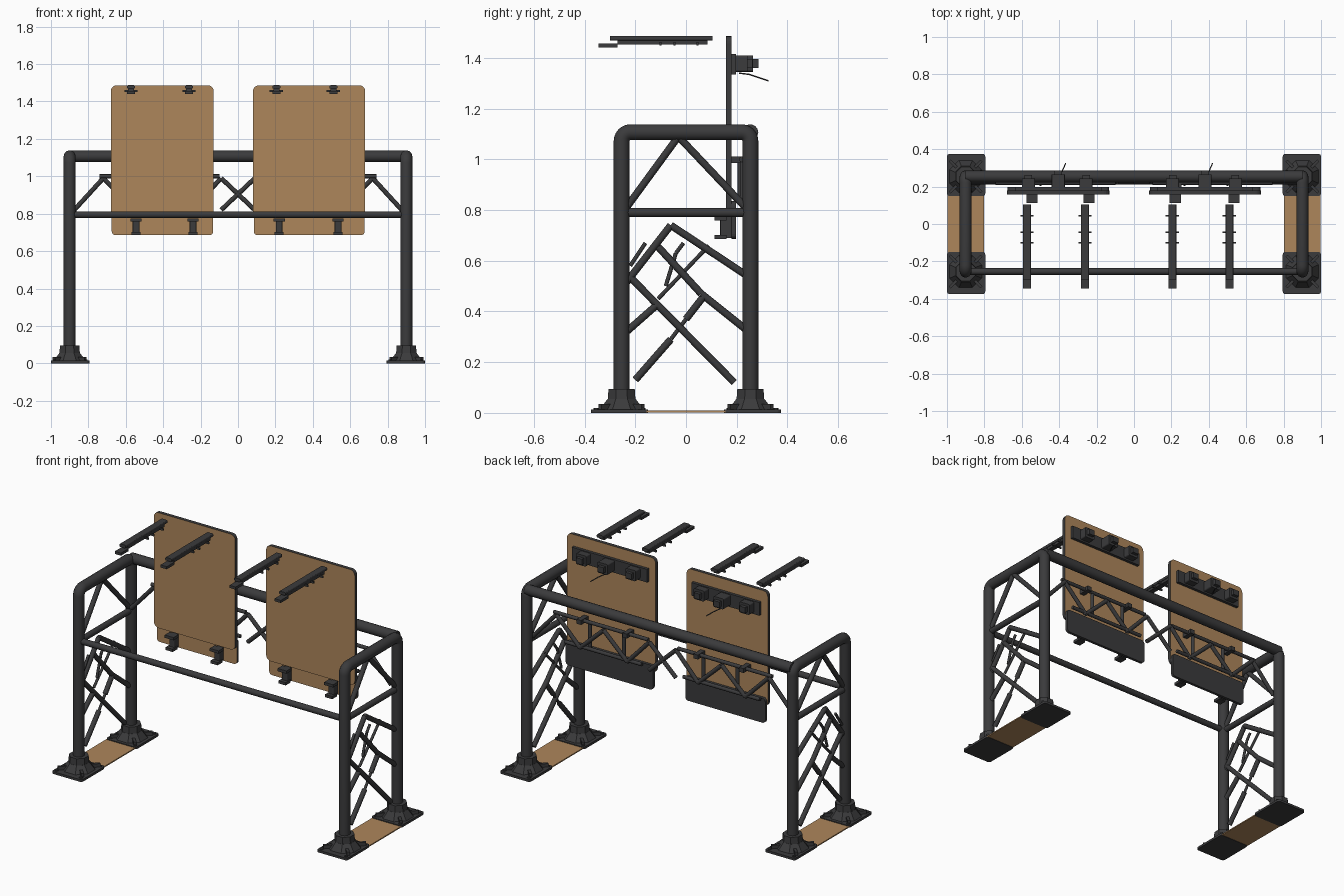
import bpy, bmesh, math
from mathutils import Vector, Matrix

if "Cube" in bpy.data.objects:
    bpy.data.objects.remove(bpy.data.objects["Cube"])


def material(name, rgb):
    m = bpy.data.materials.new(name)
    m.diffuse_color = (*rgb, 1)
    m.use_nodes = True
    m.node_tree.nodes["Principled BSDF"].inputs["Base Color"].default_value = m.diffuse_color
    return m


DARK = material("dark_grey_metal", (0.043, 0.043, 0.045))
WOOD = material("tan_board", (0.42, 0.24, 0.105))


def add_object(name, mesh, mats):
    ob = bpy.data.objects.new(name, mesh)
    bpy.context.collection.objects.link(ob)
    for m in mats:
        mesh.materials.append(m)
    return ob


def tubes(name, paths, r, sides=4):
    """Round tubes along polylines, joined in one mesh."""
    cu = bpy.data.curves.new(name + "_path", 'CURVE')
    cu.dimensions, cu.bevel_depth, cu.bevel_resolution = '3D', r, sides
    cu.use_fill_caps = True
    for pts in paths:
        sp = cu.splines.new('POLY')
        sp.points.add(len(pts) - 1)
        for p, c in zip(sp.points, pts):
            p.co = (*c, 1)
    tmp = bpy.data.objects.new(name + "_tmp", cu)
    bpy.context.collection.objects.link(tmp)
    bpy.context.view_layer.update()
    dg = bpy.context.evaluated_depsgraph_get()
    me = bpy.data.meshes.new_from_object(tmp.evaluated_get(dg))
    bpy.data.objects.remove(tmp)
    ob = add_object(name, me, [DARK])
    for o in bpy.context.selected_objects:
        o.select_set(False)
    ob.select_set(True)
    bpy.context.view_layer.objects.active = ob
    bpy.ops.object.shade_smooth_by_angle(angle=math.radians(40))
    return ob


def add_box(bm, lo, hi, radius=0, axis=2):
    """Box with the four edges along one axis rounded."""
    lo, hi = Vector(lo), Vector(hi)
    mat = Matrix.Translation((lo + hi) / 2) @ Matrix.Diagonal((*(hi - lo), 1))
    vs = bmesh.ops.create_cube(bm, size=1, matrix=mat)['verts']
    if radius:
        es = {e for v in vs for e in v.link_edges
              if abs((e.verts[0].co - e.verts[1].co).normalized()[axis]) > 0.9}
        bmesh.ops.bevel(bm, geom=list(es), offset=radius, segments=4,
                        profile=0.5, affect='EDGES')


def add_cone(bm, x, y, z0, z1, r0, r1, n, turn=0):
    mat = Matrix.Translation((x, y, (z0 + z1) / 2)) @ Matrix.Rotation(turn, 4, 'Z')
    bmesh.ops.create_cone(bm, cap_ends=True, segments=n, radius1=r0, radius2=r1,
                          depth=z1 - z0, matrix=mat)


def finish(name, bm, mats, rule=None):
    bm.normal_update()
    if rule:
        for f in bm.faces:
            f.material_index = rule(f)
    me = bpy.data.meshes.new(name)
    bm.to_mesh(me)
    bm.free()
    return add_object(name, me, mats)


PX, PY, TOP = 0.9, 0.254, 1.107

# Frame: side arches with rounded corners, back top rail, front rail
for s, side in ((-1, "left"), (1, "right")):
    x, R = s * PX, 0.035
    pts = [(x, -PY, 0.02)]
    for k in range(7):
        a = math.pi - k * math.pi / 12
        pts.append((x, -PY + R + R * math.cos(a), TOP - R + R * math.sin(a)))
    for k in range(7):
        a = math.pi / 2 - k * math.pi / 12
        pts.append((x, PY - R + R * math.cos(a), TOP - R + R * math.sin(a)))
    pts.append((x, PY, 0.02))
    tubes(side + "_side_arch", [pts], 0.032, 5)
    tubes(side + "_side_rail", [[(x, -PY, 0.79), (x, PY, 0.79)]], 0.018)
    # Side lattice
    brace = [(-.03, 1.09, -.235, .81), (-.03, 1.09, .235, .81),
             (-.06, .74, .235, .545), (-.06, .74, -.235, .515),
             (-.225, .54, .19, .12), (-.11, .655, .06, .47), (.06, .47, .235, .33),
             (-.235, .32, -.11, .43), (-.2, .13, -.06, .29), (0, .37, .07, .46)]
    tubes(side + "_side_braces",
          [[(x, a, b), (x, c, d)] for a, b, c, d in brace], 0.0145)
    thin = [(-.22, .58, -.16, .67), (-.11, .45, .09, .66), (-.08, .5, -.04, .63),
            (-.04, .63, -.01, .67), (-.06, .29, 0, .37)]
    tubes(side + "_thin_braces",
          [[(x, a, b), (x, c, d)] for a, b, c, d in thin], 0.008)
tubes("back_top_rail", [[(-PX, PY, TOP), (PX, PY, TOP)]], 0.031, 5)
tubes("front_rail", [[(-PX, -PY, 0.795), (PX, -PY, 0.795)]], 0.018)

# Feet: plate, flared socket, diagonal ribs and bolts
for sx in (-1, 1):
    for sy in (-1, 1):
        bm = bmesh.new()
        cx, cy = sx * 0.8975, sy * 0.262
        add_box(bm, (cx - .1025, cy - .113, 0), (cx + .1025, cy + .113, .014), .015)
        x, y = sx * PX, sy * PY
        add_cone(bm, x, y, .012, .055, .095, .06, 8, math.pi / 8)
        add_cone(bm, x, y, .04, .095, .06, .056, 8, math.pi / 8)
        for k in range(4):
            a = math.pi / 4 + k * math.pi / 2
            m = (Matrix.Translation((x, y, .024)) @ Matrix.Rotation(a, 4, 'Z')
                 @ Matrix.Translation((.075, 0, 0)) @ Matrix.Diagonal((.09, .016, .022, 1)))
            bmesh.ops.create_cube(bm, size=1, matrix=m)
            add_cone(bm, cx + .083 * (1 if k in (0, 3) else -1),
                     cy + .093 * (1 if k < 2 else -1), .012, .02, .01, .01, 6)
        finish("foot", bm, [DARK])
    # Tan strip between the feet
    bm = bmesh.new()
    add_box(bm, (sx * PX - .098, -.155, .002), (sx * PX + .098, .155, .009))
    finish("base_strip", bm, [WOOD])

# Boards: tan faces with dark rims, lower strip behind, back fittings
boards = [(-.68, -.13, (-.572, -.262), (-.545, -.24)),
          (.08, .68, (.205, .51), (.22, .535))]
for x0, x1, arms, clamps in boards:
    w, mid = x1 - x0, (x0 + x1) / 2
    bm = bmesh.new()
    add_box(bm, (x0, .158, .78), (x1, .18, 1.486), .03, 1)
    finish("board", bm, [DARK, WOOD], lambda f: int(abs(f.normal.y) > .9))
    bm = bmesh.new()
    add_box(bm, (x0 + .005, .18, .685), (x1 - .003, .197, .835), .02, 1)
    finish("lower_strip", bm, [DARK, WOOD], lambda f: int(f.normal.y < -.9))

    # Mounting plate with three blocks on the back
    bm = bmesh.new()
    add_box(bm, (x0 + .045, .18, 1.335), (x1 - .045, .198, 1.415))
    for t, d in ((-.29, .262), (0, .285), (.27, .262)):
        c = mid + t * w
        add_box(bm, (c - .035, .195, 1.345), (c + .035, d - .02, 1.41), .008, 1)
        add_box(bm, (c - .02, .195, 1.36), (c + .02, d, 1.395))
    finish("back_mount", bm, [DARK])
    tubes("loose_cable", [[(mid - .02, .21, 1.34), (mid, .25, 1.335), (mid + .02, .28, 1.325),
                           (mid + .04, .325, 1.31)]], .003, 1)

    # Floating arms in front of the top edge
    for x in arms:
        bm = bmesh.new()
        add_box(bm, (x - .021, -.3, 1.468), (x + .021, .105, 1.487), .006, 1)
        add_box(bm, (x - .016, -.27, 1.452), (x + .016, .085, 1.47))
        add_box(bm, (x - .021, -.345, 1.441), (x + .021, -.27, 1.457))
        for y in (-.1, -.045, .045):
            add_box(bm, (x - .036, y - .004, 1.45), (x + .036, y + .004, 1.462))
        finish("arm", bm, [DARK])
    # Clamps under the board
    for x in clamps:
        bm = bmesh.new()
        add_box(bm, (x - .018, .135, .69), (x + .018, .182, .772), .006, 2)
        add_box(bm, (x - .024, .112, .685), (x + .024, .16, .702))
        add_box(bm, (x - .03, .112, .758), (x + .03, .16, .775))
        finish("clamp", bm, [DARK])

# Back truss behind the boards
zig = [(.88, .815), (.72, .99), (.56, .83), (.4, .98), (.24, .83), (.09, .99), (-.09, .82)]
for s, side in ((-1, "left"), (1, "right")):
    tubes(side + "_truss_braces",
          [[(s * a[0], .225, a[1]), (s * b[0], .225, b[1])] for a, b in zip(zig, zig[1:])],
          .0125)
    tubes(side + "_truss_chords",
          [[(s * .74, .22, 1.0), (s * .1, .22, 1.0)],
           [(s * .66, .225, .84), (s * .14, .225, .84)],
           [(s * .5, .215, .84), (s * .5, .215, 1.0)],
           [(s * .27, .215, .84), (s * .27, .215, 1.0)]], .011)
    bm = bmesh.new()
    for c in (.55, .24):
        add_box(bm, (s * c - .015, .18, .985), (s * c + .015, .25, 1.012))
    finish(side + "_truss_brackets", bm, [DARK])
